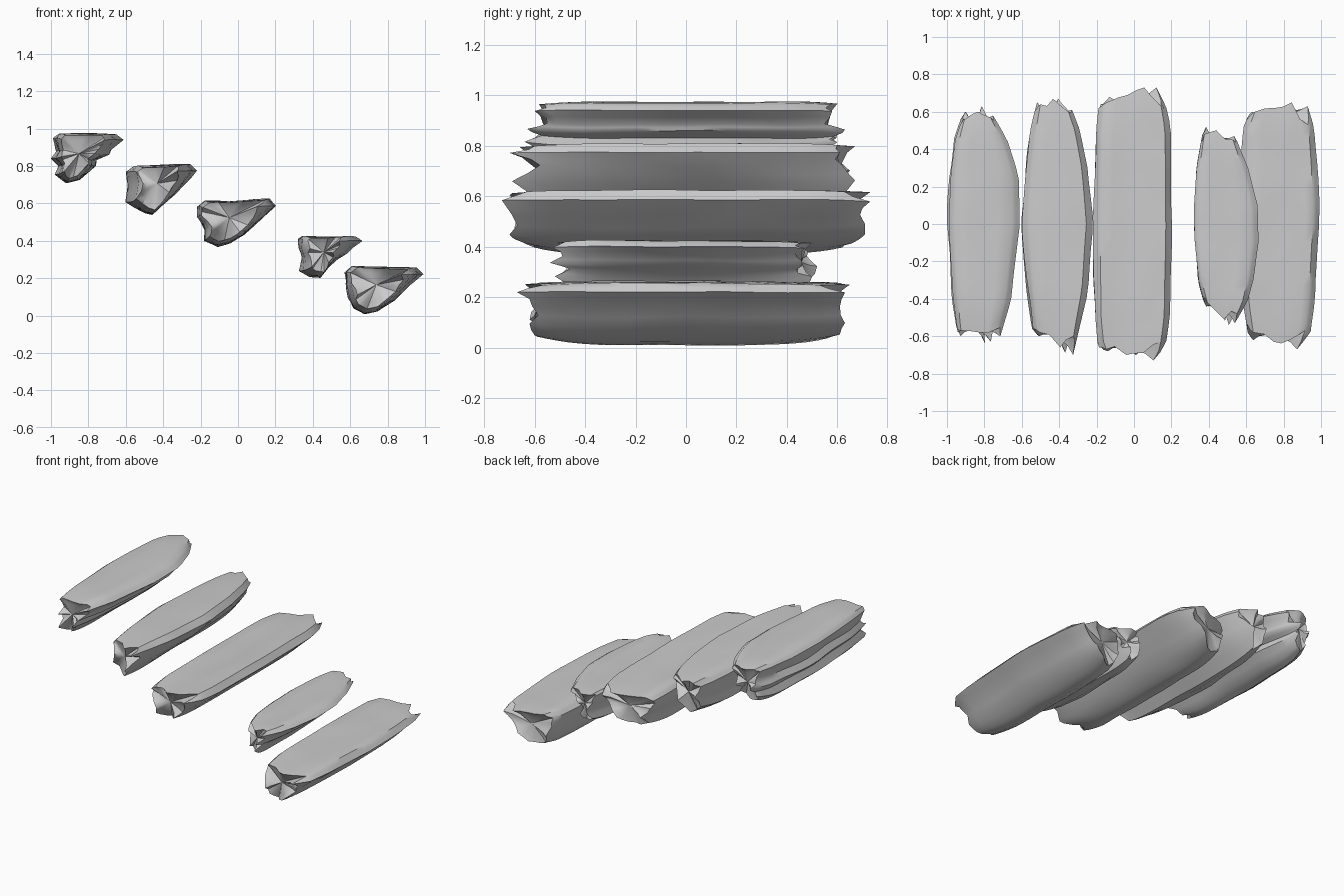
import bpy, bmesh, random
from mathutils import Vector, noise

random.seed(4)


def outline(plan, y):
    # Interpolated left and right edges of the slab at depth y
    y = max(plan[0][0], min(plan[-1][0], y))
    for a, b in zip(plan, plan[1:]):
        if y <= b[0]:
            t = (y - a[0]) / (b[0] - a[0])
            return a[1] + t * (b[1] - a[1]), a[2] + t * (b[2] - a[2])


def stone_slab(name, plan, section):
    """plan: (y, left x, right x); section: (x, z, front end y, back end y)."""
    # Halve the section segments, with slightly broken ends in between
    pts = []
    for a, b in zip(section, section[1:] + section[:1]):
        pts.append(a)
        m = [(p + q) / 2 for p, q in zip(a, b)]
        m[2] += random.uniform(-0.015, 0.03)
        m[3] -= random.uniform(-0.015, 0.03)
        pts.append(tuple(m))
    x0 = min(p[0] for p in section)
    x1 = max(p[0] for p in section)
    ztop = max(p[1] for p in section)
    zbot = min(p[1] for p in section)
    bm = bmesh.new()
    rings = []
    steps = 18
    for i in range(steps + 1):
        s = i / steps
        t = s * s * (3 - 2 * s) * 0.5 + s * 0.5   # denser toward the ends
        end = abs(2 * t - 1) ** 6
        ring = []
        for x, z, ya, yb in pts:
            y = ya + (yb - ya) * t
            l, r = outline(plan, y)
            u = (x - x0) / (x1 - x0)
            h = (ztop - z) / (ztop - zbot)
            n = noise.noise(Vector((x * 6, y * 4, z * 8))) * 0.010
            px = l + u * (r - l) + n * (1 if 0.1 < h < 0.9 else 0.3)
            pz = z + end * 0.035 * (h - 0.25) + n * 0.6
            ring.append(bm.verts.new((px, y, pz)))
        rings.append(ring)
    # Inset broken end faces
    for ring, at_end, sign in ((rings[0], False, 1), (rings[-1], True, -1)):
        c = sum((v.co for v in ring), Vector()) / len(ring)
        inner = []
        for v in ring:
            p = c.lerp(v.co, 0.72)
            p.y = v.co.y * 0.6 + c.y * 0.4 + sign * 0.01
            inner.append(bm.verts.new(p))
        hub = bm.verts.new(c + Vector((0, sign * 0.01, 0)))
        n = len(inner)
        for k in range(n):
            bm.faces.new((inner[k], inner[(k + 1) % n], hub))
        rings.insert(len(rings) if at_end else 0, inner)
    # Skin between rings
    for a, b in zip(rings, rings[1:]):
        n = len(a)
        for k in range(n):
            bm.faces.new((a[k], a[(k + 1) % n], b[(k + 1) % n], b[k]))
    bmesh.ops.recalc_face_normals(bm, faces=bm.faces)
    me = bpy.data.meshes.new(name)
    bm.to_mesh(me)
    bm.free()
    ob = bpy.data.objects.new(name, me)
    bpy.context.collection.objects.link(ob)
    bpy.ops.object.select_all(action='DESELECT')
    ob.select_set(True)
    bpy.context.view_layer.objects.active = ob
    bpy.ops.object.shade_smooth_by_angle(angle=0.75)


# Top step: oval plan with layered sides
stone_slab("step_top",
    [(-.64, -.91, -.73), (-.57, -.95, -.71), (-.4, -.975, -.66), (0, -1, -.61),
     (.25, -.99, -.615), (.45, -.965, -.68), (.57, -.92, -.75), (.64, -.87, -.80)],
    [(-.99, .95, -.56, .53), (-.96, .972, -.57, .56), (-.8, .975, -.58, .6),
     (-.65, .97, -.56, .57), (-.61, .94, -.60, .58), (-.68, .885, -.55, .55),
     (-.69, .86, -.63, .63), (-.76, .83, -.57, .59), (-.76, .80, -.64, .60),
     (-.85, .725, -.56, .54), (-.92, .71, -.52, .52), (-.98, .755, -.60, .55),
     (-.96, .80, -.55, .57), (-1, .84, -.58, .6), (-.97, .88, -.53, .56)])

# Second step
stone_slab("step_upper",
    [(-.71, -.44, -.33), (-.56, -.54, -.29), (-.35, -.57, -.245), (0, -.6, -.215),
     (.3, -.575, -.245), (.5, -.55, -.29), (.67, -.51, -.36)],
    [(-.6, .77, -.56, .60), (-.56, .80, -.58, .64), (-.4, .805, -.66, .67),
     (-.25, .81, -.60, .60), (-.21, .775, -.70, .61), (-.26, .72, -.58, .62),
     (-.33, .65, -.69, .67), (-.46, .54, -.58, .60), (-.5, .55, -.56, .56),
     (-.6, .61, -.56, .6), (-.59, .7, -.60, .65)])

# Middle step: longest, nearly rectangular
stone_slab("step_middle",
    [(-.73, -.13, .10), (-.65, -.19, .165), (-.5, -.21, .19), (0, -.215, .2),
     (.5, -.205, .195), (.63, -.185, .17), (.74, -.12, .12)],
    [(-.215, .585, -.66, .62), (-.18, .615, -.67, .65), (-.05, .61, -.70, .69),
     (.08, .62, -.69, .73), (.17, .625, -.63, .63), (.2, .585, -.73, .73),
     (.13, .52, -.69, .69), (.03, .43, -.70, .71), (-.04, .39, -.64, .66),
     (-.11, .37, -.60, .62), (-.18, .40, -.66, .62), (-.18, .46, -.68, .68),
     (-.215, .53, -.64, .64)])

# Fourth step: smallest oval
stone_slab("step_lower",
    [(-.54, .44, .53), (-.42, .38, .60), (-.3, .345, .635), (-.1, .325, .667),
     (.1, .32, .66), (.3, .335, .61), (.45, .36, .55), (.54, .38, .49)],
    [(.32, .41, -.40, .46), (.34, .424, -.42, .48), (.48, .424, -.51, .5),
     (.63, .424, -.48, .45), (.667, .40, -.53, .47), (.61, .36, -.49, .44),
     (.58, .33, -.54, .46), (.53, .30, -.46, .44), (.49, .265, -.52, .5),
     (.44, .205, -.44, .45), (.38, .21, -.42, .44), (.325, .24, -.44, .48),
     (.335, .31, -.42, .52), (.32, .36, -.44, .48)])

# Bottom step
stone_slab("step_bottom",
    [(-.68, .67, .86), (-.58, .61, .94), (-.4, .58, .965), (0, .575, .99),
     (.3, .575, .985), (.52, .585, .965), (.65, .64, .92)],
    [(.575, .235, -.53, .56), (.61, .265, -.58, .6), (.75, .26, -.63, .62),
     (.88, .258, -.62, .65), (.96, .255, -.57, .53), (.995, .22, -.67, .63),
     (.92, .16, -.61, .61), (.84, .08, -.62, .63), (.75, .025, -.60, .61),
     (.68, .01, -.55, .56), (.62, .04, -.58, .58), (.59, .10, -.62, .60),
     (.575, .17, -.58, .57)])
